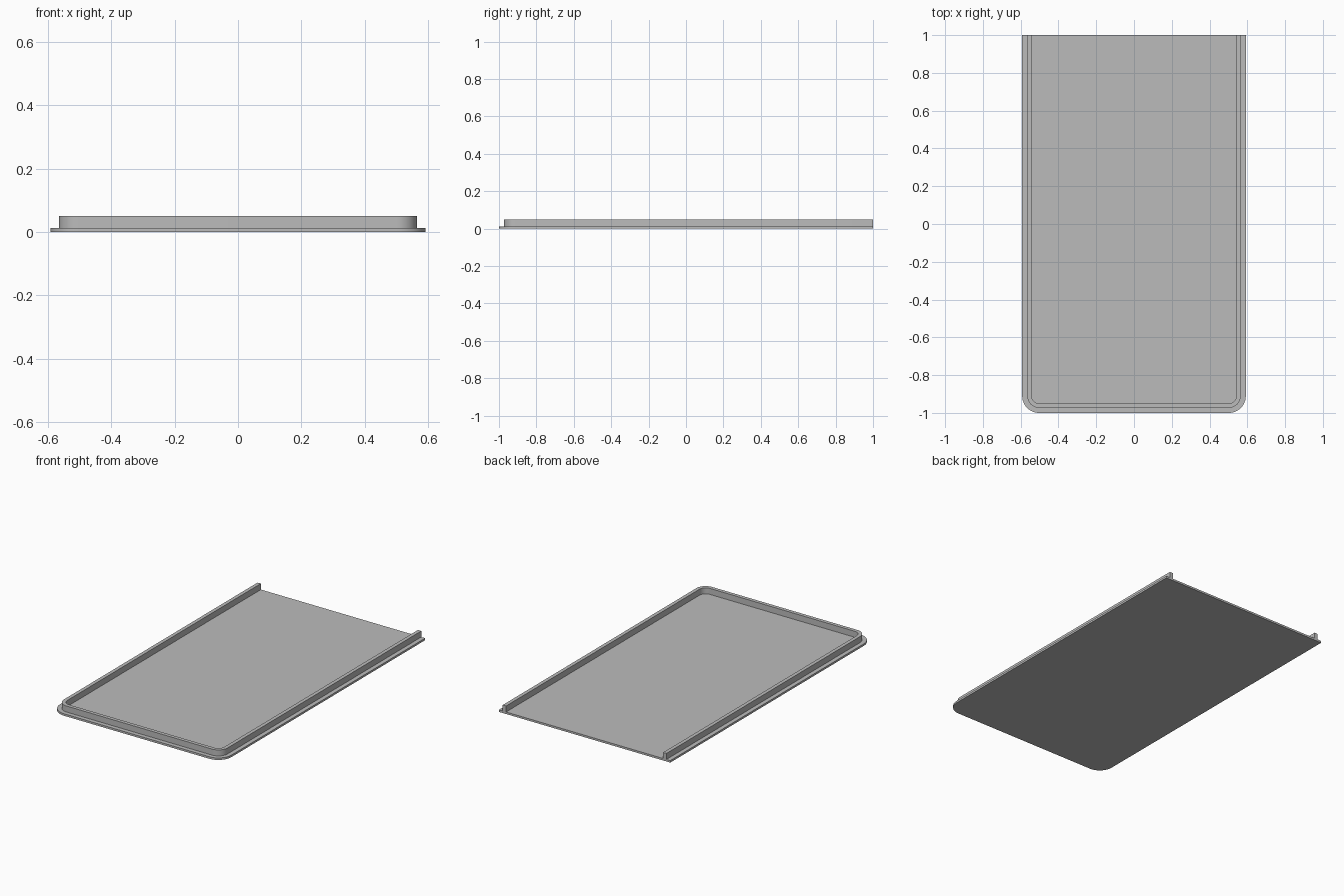
import bpy
import bmesh
from math import cos, sin, pi

cube = bpy.data.objects.get("Cube")
if cube:
    bpy.data.objects.remove(cube, do_unlink=True)

HALF_WIDTH, HALF_LENGTH, RADIUS = 0.592, 1.0, 0.09
PLATE_TOP, RIM_TOP = 0.0125, 0.05
RIM_OUTER, RIM_INNER = 0.027, 0.05   # insets from the plate edge
STEPS = 12

grey = bpy.data.materials.new("light grey")
grey.use_nodes = True
colour = (0.5, 0.5, 0.5, 1)
grey.diffuse_color = colour
grey.node_tree.nodes["Principled BSDF"].inputs["Base Color"].default_value = colour


def u_path(inset):
    """Open outline: back left, round the two front corners, back right."""
    r = RADIUS - inset
    cx, cy = HALF_WIDTH - RADIUS, RADIUS - HALF_LENGTH
    points = [(-HALF_WIDTH + inset, HALF_LENGTH)]
    for side, start in ((-1, pi), (1, 1.5 * pi)):
        for i in range(STEPS + 1):
            a = start + i / STEPS * pi / 2
            points.append((side * cx + r * cos(a), cy + r * sin(a)))
    points.append((HALF_WIDTH - inset, HALF_LENGTH))
    return points


def extrude_outline(name, outline, bottom, top):
    """Solid prism from a closed flat outline."""
    bm = bmesh.new()
    face = bm.faces.new([bm.verts.new((x, y, bottom)) for x, y in outline])
    moved = bmesh.ops.extrude_face_region(bm, geom=[face], use_keep_orig=True)["geom"]
    for v in moved:
        if isinstance(v, bmesh.types.BMVert):
            v.co.z = top
    bmesh.ops.recalc_face_normals(bm, faces=bm.faces)
    mesh = bpy.data.meshes.new(name)
    bm.to_mesh(mesh)
    bm.free()
    mesh.materials.append(grey)
    obj = bpy.data.objects.new(name, mesh)
    bpy.context.collection.objects.link(obj)
    bpy.ops.object.select_all(action="DESELECT")
    obj.select_set(True)
    bpy.context.view_layer.objects.active = obj
    bpy.ops.object.shade_smooth_by_angle(angle=pi / 6)
    return obj


# Flat base plate with rounded front corners
extrude_outline("base_plate", u_path(0), 0, PLATE_TOP)

# Raised lip on three sides, open at the back
extrude_outline("raised_rim", u_path(RIM_OUTER) + u_path(RIM_INNER)[::-1],
                PLATE_TOP, RIM_TOP)
